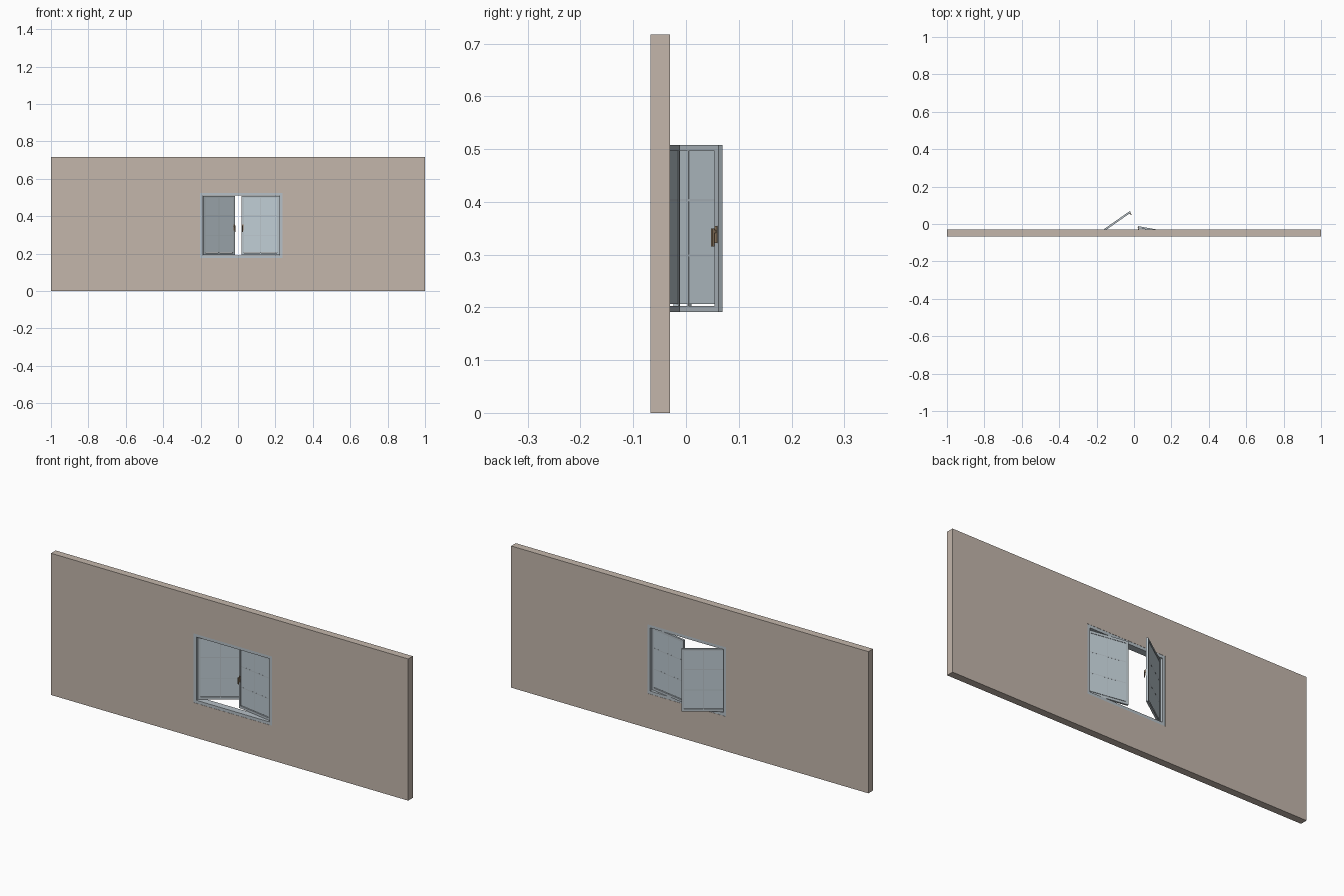
import bpy, bmesh, math
from mathutils import Matrix

if "Cube" in bpy.data.objects:
    bpy.data.objects.remove(bpy.data.objects["Cube"])


def material(name, rgb):
    m = bpy.data.materials.new(name)
    m.diffuse_color = (*rgb, 1)
    m.use_nodes = True
    m.node_tree.nodes["Principled BSDF"].inputs["Base Color"].default_value = m.diffuse_color
    return m


WALL = material("warm_plaster", (0.55, 0.47, 0.41))
FRAME = material("grey_frame", (0.47, 0.53, 0.57))
GLASS = material("pale_glass", (0.52, 0.60, 0.65))
BRASS = material("brown_metal", (0.30, 0.21, 0.13))


def finish(bm, name, mat, matrix=None):
    bmesh.ops.recalc_face_normals(bm, faces=bm.faces)
    mesh = bpy.data.meshes.new(name)
    bm.to_mesh(mesh)
    bm.free()
    mesh.materials.append(mat)
    ob = bpy.data.objects.new(name, mesh)
    bpy.context.collection.objects.link(ob)
    if matrix:
        ob.matrix_world = matrix
    return ob


def box(name, mat, x, y, z, matrix=None):
    bm = bmesh.new()
    bmesh.ops.create_cube(bm, size=1)
    for v in bm.verts:
        v.co = [(r[0] + r[1]) / 2 + c * (r[1] - r[0]) for r, c in zip((x, y, z), v.co)]
    return finish(bm, name, mat, matrix)


def ring(name, mat, outer, inner, y, matrix=None):
    """Rectangular frame in the xz plane; outer and inner are x0, x1, z0, z1."""
    bm = bmesh.new()
    loops = []
    for yy in y:
        for x0, x1, z0, z1 in (outer, inner):
            loops.append([bm.verts.new((a, yy, b)) for a, b in
                          ((x0, z0), (x1, z0), (x1, z1), (x0, z1))])
    fo, fi, bo, bi = loops
    for a, b in ((fo, fi), (bo, bi), (fo, bo), (fi, bi)):
        for i in range(4):
            j = (i + 1) % 4
            bm.faces.new((a[i], a[j], b[j], b[i]))
    return finish(bm, name, mat, matrix)


# Wall with its opening, and the fixed window frame
hole = (-0.202, 0.237, 0.175, 0.525)
clear = (-0.187, 0.222, 0.190, 0.510)
ring("wall", WALL, (-1, 1, 0, 0.717), hole, (-0.067, -0.030))
ring("window_frame", FRAME, hole, clear, (-0.066, -0.031))

# Two hinged sashes, built from the hinge outwards (s = direction of the free edge)
W, T, B = 0.2045, 0.005, 0.012
Z0, Z1 = 0.191, 0.508
for side, hx, s, angle in (("left", -0.187, 1, 35), ("right", 0.222, -1, 10)):
    M = Matrix.Translation((hx, -0.052, 0)) @ Matrix.Rotation(s * math.radians(angle), 4, 'Z')

    def span(a, b):
        return tuple(sorted((s * a, s * b)))

    ring(side + "_sash", FRAME, (*span(0, W), Z0, Z1),
         (*span(B, W - B), Z0 + B, Z1 - B), (-T, T), M)
    # Pane, with a thin slit left at the bottom
    box(side + "_glass", GLASS, span(B, W - B), (-0.003, 0.003), (Z0 + B + 0.003, Z1 - B), M)
    # Glazing bars, nearly flush with the pane
    box(side + "_upright_bar", FRAME, span(W / 2 - 0.002, W / 2 + 0.002),
        (-0.0034, 0.0034), (Z0 + B, Z1 - B), M)
    for i, z in enumerate((0.298, 0.403)):
        box(f"{side}_cross_bar_{i}", FRAME, span(B, W - B),
            (-0.0033, 0.0033), (z - 0.002, z + 0.002), M)
    # Handle on the front of the free stile: plate, neck and lever
    c = W - B / 2
    box(side + "_handle_plate", BRASS, span(c - 0.004, c + 0.004), (-0.007, -T), (0.322, 0.354), M)
    box(side + "_handle_neck", BRASS, span(c - 0.002, c + 0.002), (-0.013, -0.006), (0.341, 0.347), M)
    box(side + "_handle_lever", BRASS, span(c - 0.003, c + 0.003), (-0.016, -0.012), (0.315, 0.349), M)
